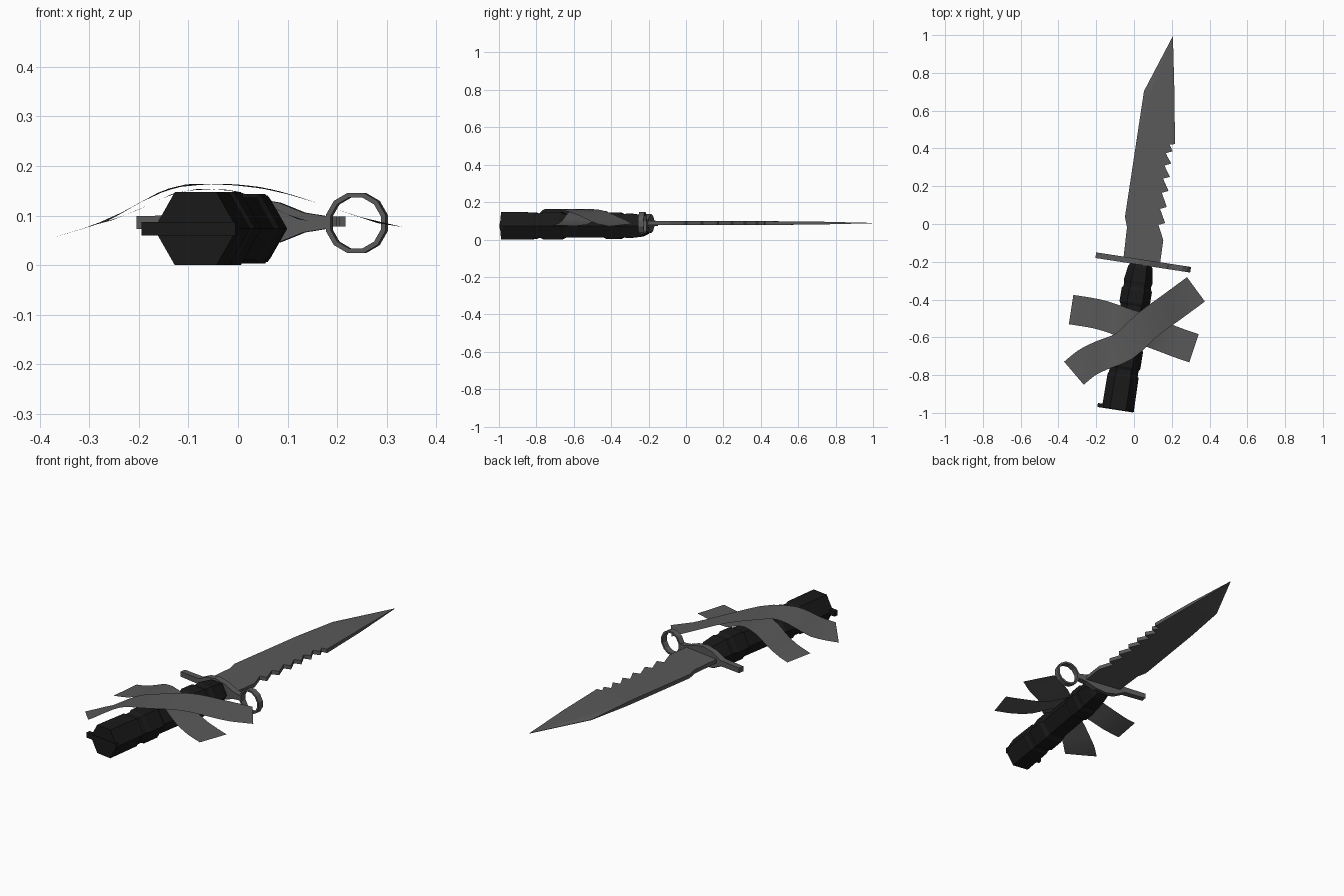
import bpy, bmesh, math
from mathutils import Vector

if "Cube" in bpy.data.objects:
    bpy.data.objects.remove(bpy.data.objects["Cube"])

TILT = math.radians(8.75)
S, C = math.sin(TILT), math.cos(TILT)


def place(u, v, z):
    """Knife space (across, along, up) to world."""
    return Vector((0.025 + u * C + v * S, -0.2 - u * S + v * C, z))


def material(name, g):
    m = bpy.data.materials.new(name)
    m.diffuse_color = (g, g, g, 1)
    m.use_nodes = True
    m.node_tree.nodes["Principled BSDF"].inputs["Base Color"].default_value = m.diffuse_color
    return m


STEEL, GRIP = material("steel", 0.1), material("grip", 0.01)


def make(name, verts, faces, mat, fix=True):
    me = bpy.data.meshes.new(name)
    me.from_pydata([tuple(v) for v in verts], [], faces)
    if fix:
        bm = bmesh.new()
        bm.from_mesh(me)
        bmesh.ops.recalc_face_normals(bm, faces=bm.faces)
        bm.to_mesh(me)
        bm.free()
    ob = bpy.data.objects.new(name, me)
    bpy.context.collection.objects.link(ob)
    me.materials.append(mat)
    return ob


def loft(name, rings, mat, closed=False):
    n, m = len(rings[0]), len(rings)
    faces = [(i % m * n + j, i % m * n + (j + 1) % n,
              (i + 1) % m * n + (j + 1) % n, (i + 1) % m * n + j)
             for i in range(m if closed else m - 1) for j in range(n)]
    if not closed:
        faces += [tuple(range(n)), tuple(range((m - 1) * n, m * n))]
    return make(name, [p for r in rings for p in r], faces, mat)


# hexagonal handle with grooves
profile = [(-0.79, .085), (-0.61, .083), (-0.60, .077), (-0.575, .077),
           (-0.56, .085), (-0.47, .085), (-0.45, .073), (-0.235, .073),
           (-0.22, .081), (-0.15, .081), (-0.135, .073), (-0.12, .073),
           (-0.105, .077), (-0.03, .066), (0.0, .05)]
hexes = []
for v, r in profile:
    u0 = 0.01 if v < -0.5 else 0.01 + 0.008 * (v + 0.5)
    hexes.append([place(u0 + r * math.cos(k * math.pi / 3), v,
                        0.0735 + r * math.sin(k * math.pi / 3)) for k in range(6)])
loft("handle", hexes, GRIP)

# pommel latch bar
loft("pommel_latch", [[place(u, v, z) for u, z in
     ((-.1, .06), (.092, .06), (.092, .087), (-.1, .087))] for v in (-.793, -.772)], GRIP)

# cross guard, deeper in the middle
half = [(-.23, .013), (-.11, .015), (-.06, .04), (0, .05), (.06, .04), (.11, .02), (.16, .012)]
outline = [(u, .086 - h) for u, h in half] + [(u, .086 + h) for u, h in reversed(half)]
loft("guard", [[place(u, v, z) for u, z in outline] for v in (-.015, .015)], STEEL)

# muzzle ring at the end of the guard
ring = []
for k in range(12):
    a = math.radians(30 * k + 15)
    ring.append([place(.217 + r * math.cos(a), v, .085 + r * math.sin(a))
                 for r, v in ((.053, -.015), (.063, -.015), (.063, .015), (.053, .015))])
loft("guard_ring", ring, STEEL, closed=True)

# blade body with saw teeth on the right edge
ZB, T = 0.088, 0.010
teeth_y = [.385, .32, .25, .175, .09, .005, -.085]
right = [(.217, .423), (.188, .42)]
for i, y in enumerate(teeth_y):
    x = .205 - .05 * (.385 - y) / .47
    right.append((x, y))
    if i < len(teeth_y) - 1:
        right += [(x - .036, y - .01), (x - .03, y - .025)]
body = [(-.058, -.2), (-.037, -.016), (-.048, .037), (.016, .46)] + right + [(.138, -.21)]
loft("blade_body", [[(x, y, ZB + s * T) for x, y in body] for s in (-1, 1)], STEEL)

# blade point: ground edge on the left, thinning to the tip
edge = [(.016, .46, T), (.053, .704, .001), (.206, .995, .001),
        (.214, .70, T * .8), (.217, .423, T), (.085, .69, T * .8)]
verts = [(x, y, ZB + s * h) for s in (-1, 1) for x, y, h in edge]
faces = [(0, 1, 7, 6), (1, 2, 8, 7), (2, 3, 9, 8), (3, 4, 10, 9), (4, 0, 6, 10)]
for o in (0, 6):
    faces += [(o + a, o + b, o + 5) for a, b in ((0, 1), (1, 2), (2, 3), (3, 4), (4, 0))]
make("blade_point", verts, faces, STEEL)


def interp(table, x):
    """Smooth height lookup."""
    if x <= table[0][0]:
        return table[0][1]
    for (a, p), (b, q) in zip(table, table[1:]):
        if x <= b:
            return p + (q - p) * (x - a) / (b - a)
    return table[-1][1]


def ribbon(name, path, width, drape):
    pts = [Vector(p) for p in path]
    ext = [2 * pts[0] - pts[1]] + pts + [2 * pts[-1] - pts[-2]]
    line = []
    for i in range(1, len(ext) - 2):      # Catmull-Rom centre line
        a, b, c, d = ext[i - 1:i + 3]
        for k in range(3):
            t = k / 3
            line.append(.5 * (2 * b + (c - a) * t + (2 * a - 5 * b + 4 * c - d) * t * t
                              + (3 * b - a - 3 * c + d) * t ** 3))
    line.append(pts[-1])
    verts = []
    for i, p in enumerate(line):
        d = (line[min(i + 1, len(line) - 1)] - line[max(i - 1, 0)]).normalized()
        n = Vector((-d.y, d.x)) * width / 2
        for s in (1, 0, -1):
            q = p + n * s
            verts.append((q.x, q.y, interp(drape, q.x)))
    faces = [(i * 3 + j, i * 3 + j + 1, i * 3 + j + 4, i * 3 + j + 3)
             for i in range(len(line) - 1) for j in (0, 1)]
    ob = make(name, verts, faces, STEEL, False)
    for f in ob.data.polygons:
        f.use_smooth = True


# two crossed ribbons draped over the handle
ribbon("upper_ribbon", [(-.318, -.79), (-.25, -.735), (-.17, -.695), (-.05, -.645),
                        (.07, -.535), (.2, -.44), (.328, -.346)], .16,
       [(-.376, .055), (-.33, .068), (-.26, .09), (-.2, .125), (-.15, .152), (-.1, .164),
        (0, .163), (.05, .157), (.1, .145), (.2, .112), (.28, .085), (.376, .07)])
ribbon("lower_ribbon", [(-.333, -.453), (-.2, -.475), (-.1, -.505), (.05, -.56),
                        (.17, -.605), (.25, -.635), (.318, -.658)], .157,
       [(-.345, .07), (-.26, .088), (-.2, .112), (-.13, .145), (-.08, .154), (-.01, .152),
        (.03, .138), (.07, .115), (.12, .093), (.2, .079), (.34, .073)])
